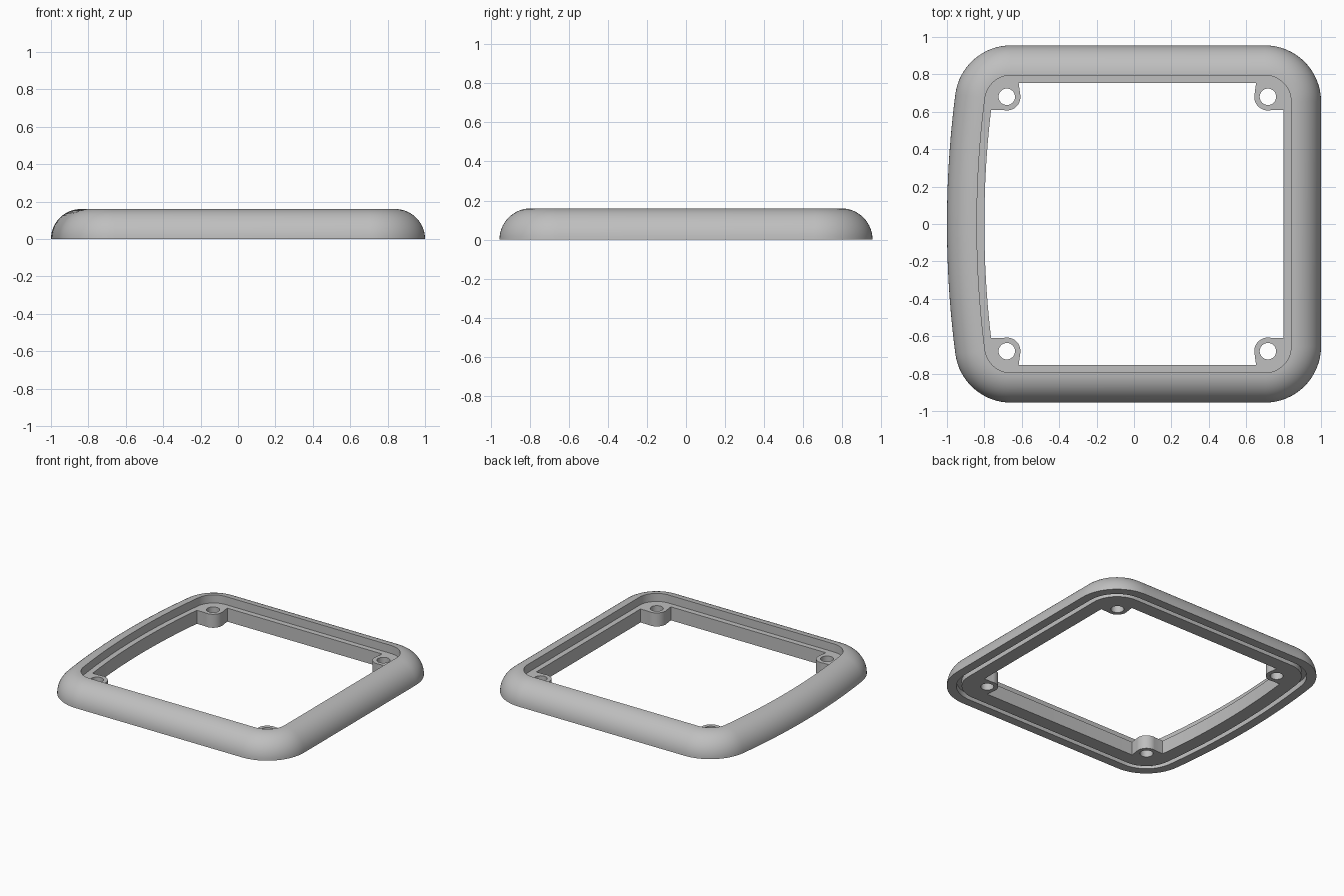
import bpy, bmesh
from math import sin, cos, pi, atan2, hypot

cube = bpy.data.objects.get("Cube")
if cube:
    bpy.data.objects.remove(cube)

grey = bpy.data.materials.new("light grey")
grey.use_nodes = True
grey.diffuse_color = (0.52, 0.52, 0.52, 1)
grey.node_tree.nodes["Principled BSDF"].inputs["Base Color"].default_value = (0.52, 0.52, 0.52, 1)

HEIGHT, LEDGE = 0.16, 0.1
CORNER = 0.3                      # outer corner radius
CX, CY = 0.70, 0.655              # right corner centres
BOW_X, BOW_R = 4.4, 5.4           # bowed left side
LX = BOW_X - ((BOW_R - CORNER) ** 2 - CY ** 2) ** 0.5   # left corner centres
TILT = atan2(CY, BOW_X - LX)


def arc(cx, cy, r, a0, a1, n):
    angles = [a0 + (a1 - a0) * i / n for i in range(n + 1)]
    return [(cx + r * cos(a), cy + r * sin(a), a) for a in angles]


def finish(obj):
    bpy.ops.object.select_all(action='DESELECT')
    obj.select_set(True)
    bpy.context.view_layer.objects.active = obj
    if obj.type == 'CURVE':
        bpy.ops.object.convert(target='MESH')
    bpy.ops.object.shade_smooth_by_angle(angle=0.6)


# Outline: four rounded corners and the bowed side, each point with its normal angle
outline = arc(CX, -CY, CORNER, -pi / 2, 0, 16)
outline += arc(CX, CY, CORNER, 0, pi / 2, 16)
outline += arc(LX, CY, CORNER, pi / 2, pi - TILT, 16)
outline += arc(BOW_X, 0, BOW_R, pi - TILT, pi + TILT, 24)[1:-1]
outline += arc(LX, -CY, CORNER, pi + TILT, 1.5 * pi, 16)

# Cross-section (inward offset, height): rounded outside, inner ledge, groove beneath
section = [(HEIGHT * (1 - cos(t)), HEIGHT * sin(t)) for t in (pi / 2 * i / 14 for i in range(15))]
section += [(0.16, LEDGE), (0.2, LEDGE), (0.2, 0), (0.1, 0), (0.1, 0.04), (0.065, 0.04), (0.065, 0)]

bm = bmesh.new()
rings = [[bm.verts.new((x - d * cos(a), y - d * sin(a), z)) for d, z in section] for x, y, a in outline]
for i, ring in enumerate(rings):
    prev = rings[i - 1]
    for j in range(len(section)):
        bm.faces.new((prev[j - 1], ring[j - 1], ring[j], prev[j]))
bmesh.ops.recalc_face_normals(bm, faces=bm.faces)
mesh = bpy.data.meshes.new("frame")
bm.to_mesh(mesh)
bm.free()
mesh.materials.append(grey)
frame = bpy.data.objects.new("frame", mesh)
bpy.context.collection.objects.link(frame)
finish(frame)


# Screw bosses: rounded corner lugs with a through hole
def boss(name, sx, sy, x, corner_x):
    y, r, hole = 0.68, 0.073, 0.044
    shape = arc(x, y, r, pi * 0.92, pi * 1.58, 20)
    shape += arc(corner_x, CY, 0.11, 0, pi / 2, 10)
    shape.insert(21, (corner_x + 0.108, y - r * 0.95, 0))
    shape.append((x - r * 0.85, CY + 0.11, 0))
    curve = bpy.data.curves.new(name, 'CURVE')
    curve.dimensions = '2D'
    curve.fill_mode = 'BOTH'
    curve.extrude = LEDGE / 2
    for loop in (shape, arc(x, y, hole, 0, 2 * pi, 32)[:-1]):
        spline = curve.splines.new('POLY')
        spline.points.add(len(loop) - 1)
        for p, (px, py, _) in zip(spline.points, loop):
            p.co = (sx * px, sy * py, 0, 1)
        spline.use_cyclic_u = True
    curve.materials.append(grey)
    obj = bpy.data.objects.new(name, curve)
    obj.location.z = LEDGE / 2
    bpy.context.collection.objects.link(obj)
    finish(obj)


for sy, end in ((-1, "front"), (1, "back")):
    boss(end + "_left_boss", 1, sy, 0.716, CX)
    boss(end + "_right_boss", -1, sy, 0.68, -LX)
